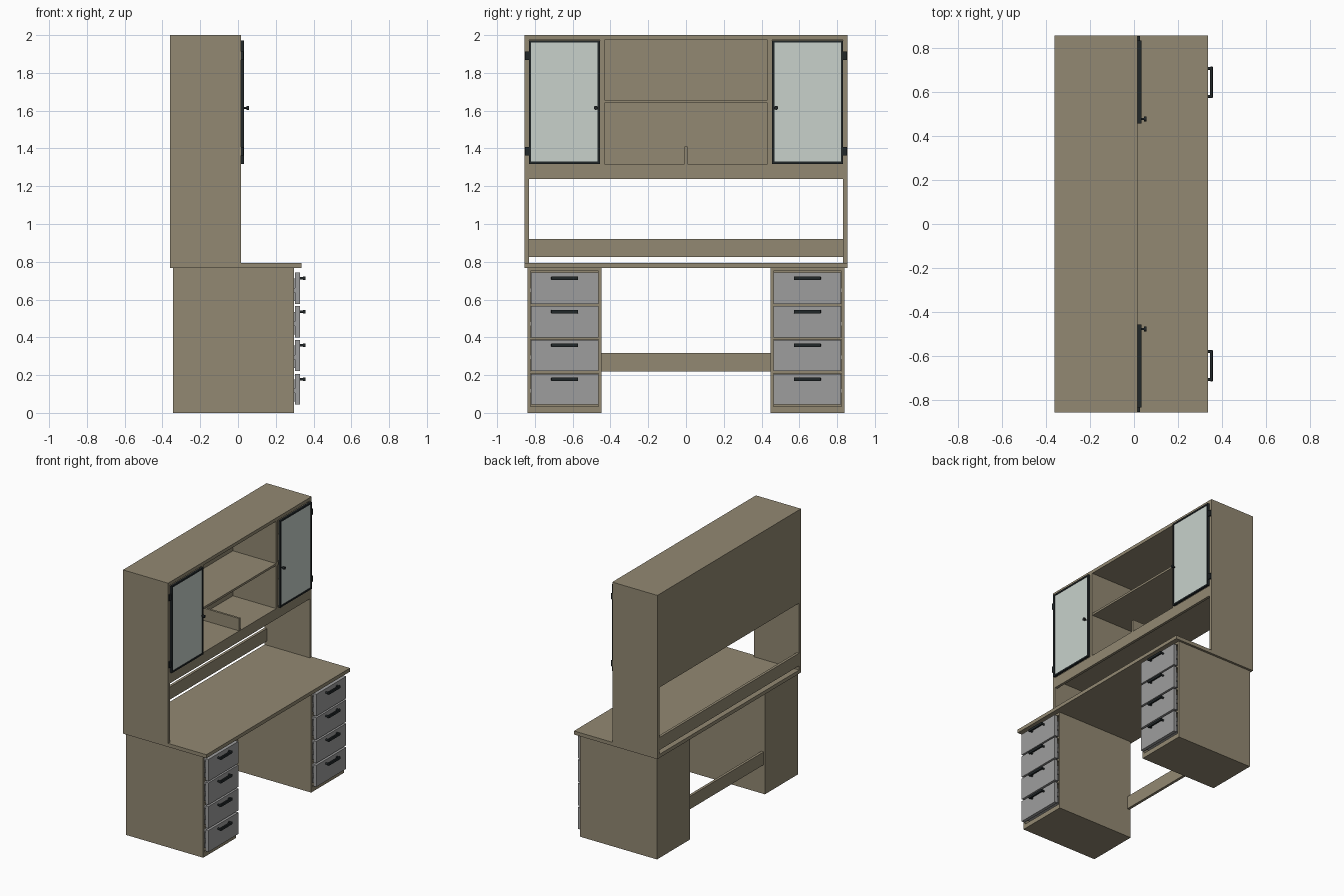
import bpy, math

if "Cube" in bpy.data.objects:
    bpy.data.objects.remove(bpy.data.objects["Cube"])


def mat(name, rgb):
    m = bpy.data.materials.new(name)
    m.diffuse_color = (*rgb, 1)
    m.use_nodes = True
    m.node_tree.nodes["Principled BSDF"].inputs["Base Color"].default_value = m.diffuse_color
    return m


WOOD = mat("wood", (0.29, 0.25, 0.17))
GREY = mat("drawer_grey", (0.34, 0.34, 0.34))
GLASS = mat("pale_glass", (0.58, 0.64, 0.60))
BLACK = mat("black_metal", (0.015, 0.02, 0.022))


def box(name, x, y, z, m, bevel=0):
    """Box from (min, max) ranges on each axis."""
    bpy.ops.mesh.primitive_cube_add(size=1, location=[sum(r) / 2 for r in (x, y, z)])
    o = bpy.context.object
    o.name = name
    o.scale = [abs(r[1] - r[0]) for r in (x, y, z)]
    bpy.ops.object.transform_apply(location=False, rotation=False, scale=True)
    o.data.materials.append(m)
    if bevel:
        b = o.modifiers.new("bevel", 'BEVEL')
        b.width, b.segments = bevel, 2
    return o


def rod(name, x, y, z, r, m):
    """Round rod along x."""
    bpy.ops.mesh.primitive_cylinder_add(vertices=20, radius=r, depth=x[1] - x[0],
                                        location=(sum(x) / 2, y, z),
                                        rotation=(0, math.pi / 2, 0))
    o = bpy.context.object
    o.name = name
    o.data.materials.append(m)
    bpy.ops.object.shade_smooth_by_angle()
    return o


# Desk top and the low stretcher between the pedestals
box("desk_top", (-0.36, 0.335), (-0.855, 0.855), (0.766, 0.793), WOOD)
box("leg_stretcher", (-0.335, -0.315), (-0.447, 0.447), (0.22, 0.317), WOOD)

# Hutch boards
box("hutch_top", (-0.36, 0.016), (-0.855, 0.855), (1.975, 2.0), WOOD)
box("hutch_back", (-0.36, -0.345), (-0.832, 0.832), (1.297, 1.975), WOOD)
box("hutch_floor", (-0.345, 0.016), (-0.832, 0.832), (1.297, 1.317), WOOD)
box("hutch_shelf", (-0.345, 0.014), (-0.832, 0.832), (1.64, 1.656), WOOD)
box("hutch_apron", (-0.004, 0.016), (-0.832, 0.832), (1.237, 1.297), WOOD)
box("hutch_back_rail", (-0.36, -0.34), (-0.832, 0.832), (0.825, 0.92), WOOD)
box("shelf_divider", (-0.345, 0.014), (-0.008, 0.008), (1.317, 1.41), WOOD)

DRAWERS = [(0.045, 0.207), (0.222, 0.387), (0.40, 0.565), (0.577, 0.742)]

for side, s in (("left", -1), ("right", 1)):
    def Y(a, b):
        return tuple(sorted((s * a, s * b)))

    # Hutch uprights
    box(f"hutch_side_{side}", (-0.36, 0.016), Y(0.832, 0.855), (0.793, 1.975), WOOD)
    box(f"hutch_partition_{side}", (-0.345, 0.016), Y(0.432, 0.455), (1.317, 1.975), WOOD)

    # Glazed door with a thin dark frame
    z0, z1, ya, yb, t = 1.318, 1.972, 0.456, 0.832, 0.012
    fx = (0.017, 0.033)
    box(f"door_frame_inner_{side}", fx, Y(ya, ya + t), (z0, z1), BLACK)
    box(f"door_frame_outer_{side}", fx, Y(yb - t, yb), (z0, z1), BLACK)
    box(f"door_frame_bottom_{side}", fx, Y(ya + t, yb - t), (z0, z0 + t), BLACK)
    box(f"door_frame_top_{side}", fx, Y(ya + t, yb - t), (z1 - t, z1), BLACK)
    box(f"door_glass_{side}", (0.022, 0.029), Y(ya + t, yb - t), (z0 + t, z1 - t), GLASS)

    # Door hinges and knob
    for i, z in enumerate((1.385, 1.89)):
        box(f"hinge_{side}_{i}", (0.016, 0.028), Y(0.828, 0.853), (z - 0.022, z + 0.022), BLACK)
    rod(f"knob_stem_{side}", (0.033, 0.046), s * 0.477, 1.615, 0.005, BLACK)
    rod(f"knob_head_{side}", (0.046, 0.057), s * 0.477, 1.615, 0.011, BLACK)

    # Pedestal carcass
    px = (-0.345, 0.297)
    box(f"pedestal_inner_side_{side}", px, Y(0.447, 0.463), (0, 0.766), WOOD)
    box(f"pedestal_outer_side_{side}", px, Y(0.822, 0.838), (0, 0.766), WOOD)
    box(f"pedestal_back_{side}", (-0.345, -0.33), Y(0.463, 0.822), (0, 0.766), WOOD)
    box(f"pedestal_base_{side}", (-0.33, 0.297), Y(0.463, 0.822), (0, 0.035), WOOD)
    box(f"pedestal_top_{side}", (-0.33, 0.297), Y(0.463, 0.822), (0.75, 0.766), WOOD)
    for i, z in enumerate((0.2145, 0.3935, 0.571)):
        box(f"pedestal_rail_{side}_{i}", (-0.33, 0.297), Y(0.463, 0.822),
            (z - 0.006, z + 0.006), WOOD)

    # Drawers: front, tray, slides and bar handle
    for i, (a, b) in enumerate(DRAWERS):
        n = f"{side}_{i}"
        box(f"drawer_front_{n}", (0.303, 0.328), Y(0.464, 0.820), (a, b), GREY)
        lo, hi = a + 0.015, b - 0.03
        box(f"drawer_wall_inner_{n}", (-0.31, 0.303), Y(0.478, 0.488), (lo, hi), GREY)
        box(f"drawer_wall_outer_{n}", (-0.31, 0.303), Y(0.797, 0.807), (lo, hi), GREY)
        box(f"drawer_back_{n}", (-0.31, -0.30), Y(0.488, 0.797), (lo, hi), GREY)
        box(f"drawer_bottom_{n}", (-0.30, 0.303), Y(0.488, 0.797), (lo, lo + 0.008), GREY)
        for k, (p, q) in enumerate(((0.463, 0.478), (0.807, 0.822))):
            box(f"drawer_slide_{n}_{k}", (-0.3, 0.301), Y(p, q), (a + 0.06, a + 0.085), GREY)
        h = b - 0.029
        box(f"handle_bar_{n}", (0.344, 0.358), Y(0.571, 0.714), (h - 0.01, h + 0.01),
            BLACK, 0.004)
        for k, p in enumerate((0.579, 0.706)):
            rod(f"handle_post_{n}_{k}", (0.328, 0.346), s * p, h, 0.007, BLACK)
